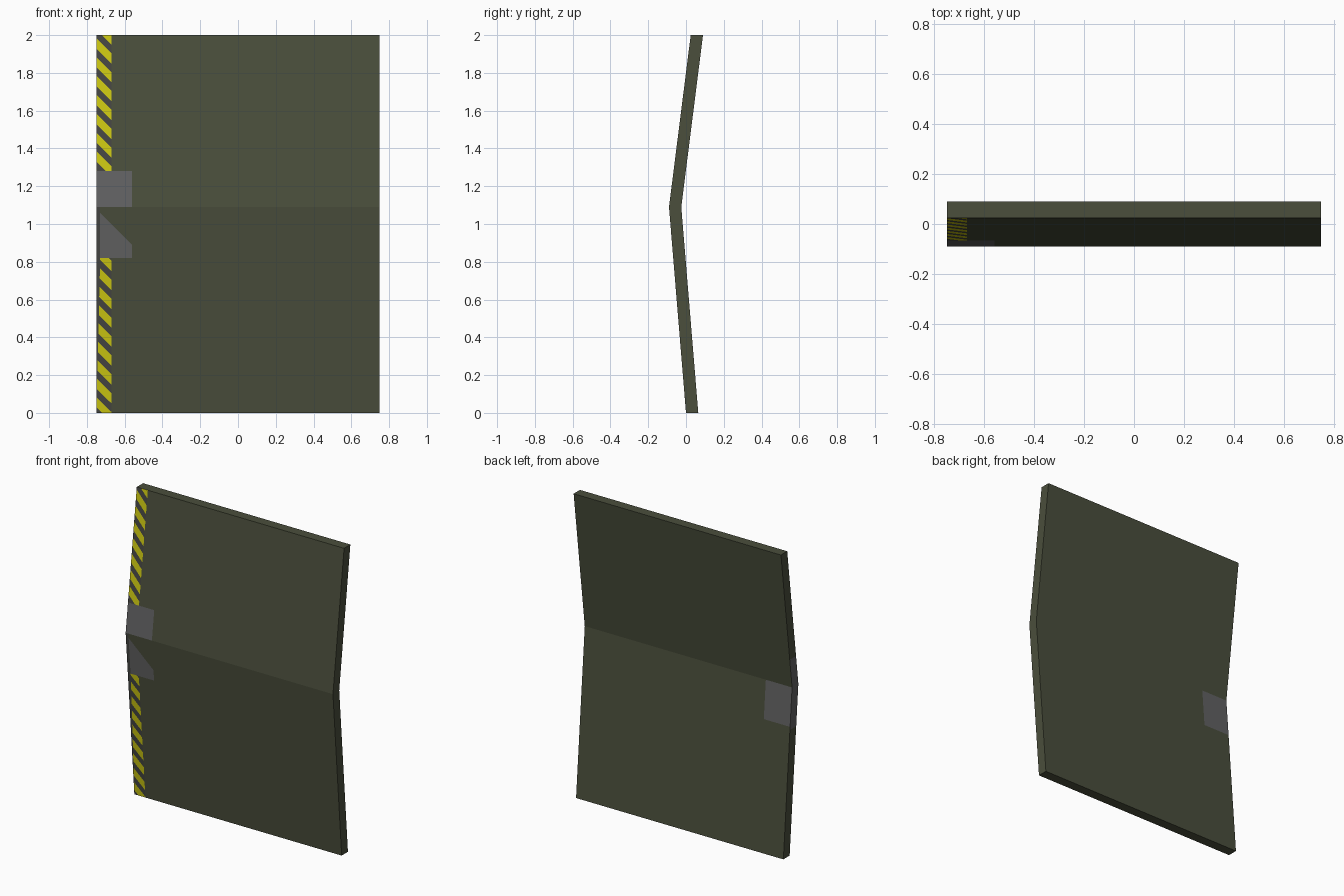
import bpy, bmesh

if "Cube" in bpy.data.objects:
    bpy.data.objects.remove(bpy.data.objects["Cube"])

HALF, BEND = 0.75, 1.09          # half width, height of the crease
STRIP, PATCH = -0.67, -0.56      # right edges of hazard strip and grey patch
LOW, HIGH = 0.82, 1.28           # vertical extent of grey patch
PITCH, BAND, START = 0.1, 0.055, -0.07


def material(name, rgb):
    m = bpy.data.materials.new(name)
    m.diffuse_color = (*rgb, 1)
    m.use_nodes = True
    m.node_tree.nodes["Principled BSDF"].inputs["Base Color"].default_value = m.diffuse_color
    return m


mats = [material("olive", (0.069, 0.077, 0.045)),
        material("hazard yellow", (0.60, 0.57, 0.006)),
        material("stripe dark grey", (0.059, 0.060, 0.055)),
        material("patch grey", (0.122, 0.122, 0.124))]
OLIVE, YELLOW, DARK, GREY = range(4)

# Bent panel: side profile extruded across the width
profile = [(0, 0), (-0.09, BEND), (0.025, 2), (0.09, 2), (-0.025, BEND), (0.065, 0)]
bm = bmesh.new()
left = [bm.verts.new((-HALF, y, z)) for y, z in profile]
right = [bm.verts.new((HALF, y, z)) for y, z in profile]
for i in range(6):
    j = (i + 1) % 6
    bm.faces.new((left[i], left[j], right[j], right[i]))
for side in (left, right):       # two quads per bent side
    for a, b, c, d in ((0, 1, 4, 5), (1, 2, 3, 4)):
        bm.faces.new((side[a], side[b], side[c], side[d]))
bmesh.ops.recalc_face_normals(bm, faces=bm.faces[:])


def cut(test, co, no):
    """Split only the faces that pass the test along a plane."""
    bm.normal_update()
    faces = [f for f in bm.faces if test(f, f.calc_center_median())]
    geom = set(faces)
    for f in faces:
        geom.update(f.edges)
        geom.update(f.verts)
    bmesh.ops.bisect_plane(bm, geom=list(geom), dist=1e-5, plane_co=co, plane_no=no)


def front(f, c):
    return f.normal.y < -0.5


def back_low(f, c):
    return f.normal.y > 0.5 and c.z < BEND


def left_edge(f, c):
    return f.normal.x < -0.5


def strip(f, c):
    return front(f, c) and c.x < STRIP and not LOW < c.z < HIGH


def patch(f, c):
    return front(f, c) and c.x < PATCH and LOW < c.z < HIGH


# Outlines of strip and patch
for z in (LOW, HIGH):
    cut(front, (0, 0, z), (0, 0, 1))
    cut(left_edge, (0, 0, z), (0, 0, 1))
cut(lambda f, c: front(f, c) and not LOW < c.z < HIGH, (STRIP, 0, 0), (1, 0, 0))
cut(lambda f, c: front(f, c) and LOW < c.z < HIGH, (PATCH, 0, 0), (1, 0, 0))
cut(back_low, (PATCH, 0, 0), (1, 0, 0))
cut(lambda f, c: back_low(f, c) and c.x < PATCH, (0, 0, 0.84), (0, 0, 1))
# Half-covered lower patch and the dark border beside it
cut(lambda f, c: patch(f, c) and c.z < BEND, (-0.73, 0, 1.06), (1, 0, 1))
cut(lambda f, c: strip(f, c) and c.z < LOW, (-0.75, 0, 0), (1, 0, -0.025))
cut(lambda f, c: patch(f, c) and c.z < BEND, (-0.73, 0, 0), (1, 0, 0))
# Diagonal stripe edges
for k in range(23):
    for s in (START + k * PITCH, START + k * PITCH + BAND):
        cut(strip, (-HALF, 0, s), (1, 0, 1))

# Colours by position
bm.normal_update()
for f in bm.faces:
    c = f.calc_center_median()
    if strip(f, c):
        s = c.x + HALF + c.z
        border = c.z < LOW and c.x + HALF < 0.025 * c.z
        f.material_index = YELLOW if (s - START) % PITCH < BAND and not border else DARK
    elif patch(f, c):
        if c.z > BEND:
            f.material_index = GREY
        elif c.x < -0.73:
            f.material_index = DARK
        else:
            f.material_index = GREY if c.x + c.z < 0.33 else OLIVE
    elif back_low(f, c) and c.x < PATCH and c.z > 0.84:
        f.material_index = GREY
    elif left_edge(f, c) and LOW < c.z < HIGH:
        f.material_index = GREY

mesh = bpy.data.meshes.new("bent_panel")
bm.to_mesh(mesh)
bm.free()
for m in mats:
    mesh.materials.append(m)
bpy.context.collection.objects.link(bpy.data.objects.new("bent_panel", mesh))
